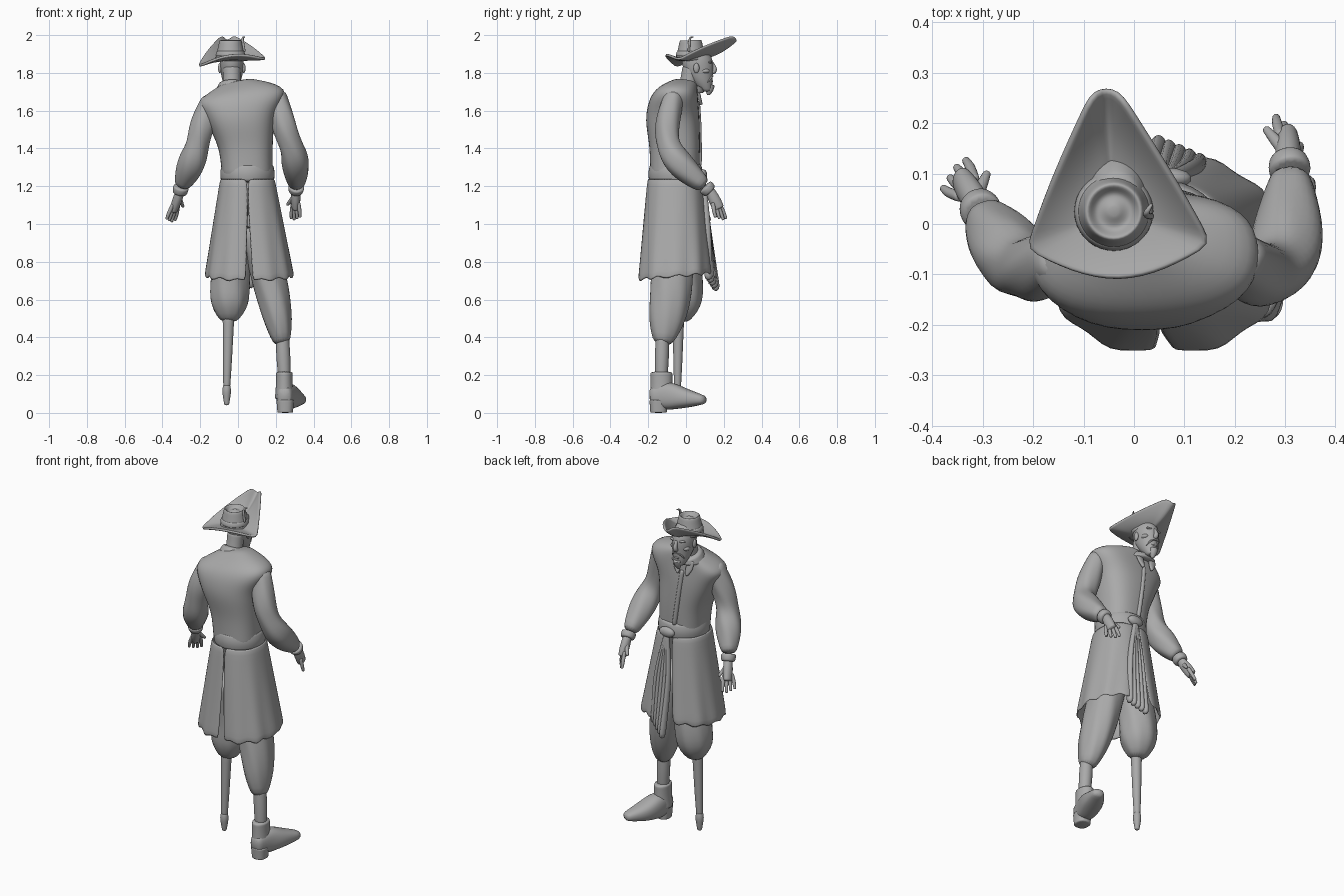
import bpy, bmesh, math
from mathutils import Vector

if "Cube" in bpy.data.objects:
    bpy.data.objects.remove(bpy.data.objects["Cube"])

GREY = (.4, .4, .4, 1)
clay = bpy.data.materials.new("clay grey")
clay.use_nodes = True
clay.diffuse_color = GREY
clay.node_tree.nodes["Principled BSDF"].inputs["Base Color"].default_value = GREY


def finish(name, bm, thickness=0, subdivide=True):
    """Turn a bmesh into a smooth shaded object."""
    bmesh.ops.recalc_face_normals(bm, faces=bm.faces)
    for face in bm.faces:
        face.smooth = True
    mesh = bpy.data.meshes.new(name)
    bm.to_mesh(mesh)
    bm.free()
    mesh.materials.append(clay)
    obj = bpy.data.objects.new(name, mesh)
    bpy.context.scene.collection.objects.link(obj)
    if thickness:
        solid = obj.modifiers.new("thickness", "SOLIDIFY")
        solid.thickness = thickness
        solid.offset = 0
    if subdivide:
        smoothing = obj.modifiers.new("smoothing", "SUBSURF")
        smoothing.levels = smoothing.render_levels = 1


def skin(bm, rows, closed=True):
    """Join neighbouring rows of vertices with quads."""
    for low, high in zip(rows, rows[1:]):
        count = len(low)
        for i in range(count if closed else count - 1):
            j = (i + 1) % count
            bm.faces.new((low[i], low[j], high[j], high[i]))


def power(value, exponent):
    return math.copysign(abs(value) ** exponent, value)


def blend(values, t):
    """Smooth curve through evenly spaced numbers or vectors."""
    last = len(values) - 1
    i = min(int(t * last), last - 1)
    f = t * last - i
    before, a, b, after = (values[max(0, min(last, i + k))] for k in (-1, 0, 1, 2))
    start, end = (b - before) / 2, (after - a) / 2
    return a + start * f + ((b - a) * 3 - start * 2 - end) * f ** 2 + ((a - b) * 2 + start + end) * f ** 3


def sweep(name, path, width, depth=None, rings=9, sides=14, level=False, square=1, pleats=0, lean=(0, 0)):
    """Loft a closed skin along a path; lean tilts the upper rings."""
    bm = bmesh.new()
    rows = []
    path = [Vector(p) for p in path]
    step = .5 / rings
    for k in range(rings):
        t = k / (rings - 1)
        centre = blend(path, t)
        tangent = (blend(path, min(t + step, 1)) - blend(path, max(t - step, 0))).normalized()
        if level:
            tangent = Vector((0, 0, 1))
        u = Vector((1, 0, 0))
        u = (u - tangent * u.dot(tangent)).normalized()
        v = tangent.cross(u)
        row = []
        for i in range(sides):
            angle = math.tau * i / sides
            grow = 1 + .05 * math.cos(pleats * angle + k) if pleats else 1
            a = blend(width, t) * grow * power(math.cos(angle), square)
            b = blend(depth or width, t) * grow * power(math.sin(angle), square)
            lift = Vector((0, 0, lean[0] * a + lean[1] * b)) * t * t
            row.append(bm.verts.new(centre + u * a + v * b + lift))
        rows.append(row)
    skin(bm, rows)
    bm.faces.new(rows[0])
    bm.faces.new(rows[-1])
    finish(name, bm)


def blob(name, centre, size):
    bm = bmesh.new()
    bmesh.ops.create_uvsphere(bm, u_segments=14, v_segments=9, radius=1)
    for vert in bm.verts:
        vert.co = Vector(c + s * w for c, s, w in zip(centre, size, vert.co))
    finish(name, bm, subdivide=False)


# Torso, hunched with a raised left shoulder
sweep("coat_torso",
      path=[(.05, -.06, 1.24), (.04, -.06, 1.4), (.015, -.07, 1.56), (.02, -.055, 1.68), (-.02, 0, 1.75)],
      width=[.135, .145, .185, .228, .08], depth=[.13, .135, .143, .12, .06],
      rings=17, sides=20, level=True, square=.8, lean=(.25, -.15))
sweep("collar", path=[(-.02, -.01, 1.69), (-.03, .02, 1.75)], width=[.11, .07], rings=5, level=True, lean=(0, -.4))
for side in (-1, 1):
    sweep("collar_flap", path=[(-.03 + side * .05, .06, 1.72), (-.03 + side * .03, .08, 1.63)],
          width=[.02, .025, .006], depth=[.01, .01], sides=8)
sweep("shirt_placket", path=[(-.02, .06, 1.65), (0, .069, 1.5), (.03, .07, 1.3)], width=[.015, .015], sides=8)

# Coat skirt, two panels open at the front and slit at the back
for side, label in ((1, "left"), (-1, "right")):
    bm = bmesh.new()
    rows = []
    for k in range(9):
        f = k / 8
        front_gap, back_gap = 3 + 9 * f, 4 * max(0, f - .3)
        row = []
        for j in range(17):
            t = j / 16
            angle = math.radians(90 - side * (front_gap + (180 - front_gap - back_gap) * t))
            wave = 1 + .04 * f * math.sin(j * 1.9)
            torn = .02 * math.sin(j * 2.4) if f == 1 else 0
            row.append(bm.verts.new((
                .05 + .01 * f + (.14 + .09 * f) * wave * power(math.cos(angle), .85),
                -.06 + (.14 + .055 * f) * wave * power(math.sin(angle), .85),
                1.24 - (.5 + .045 * t + torn) * f)))
        rows.append(row)
    skin(bm, rows, closed=False)
    finish("coat_skirt_" + label, bm, thickness=.01)

# Sash with knot and hanging ends
waist = Vector((.05, -.055, 1.22))
knot = Vector((.065, .09, 1.26))
sweep("waist_sash", path=[waist, waist + Vector((0, 0, .1))], width=[.14, .147, .135],
      rings=7, sides=20, level=True)
blob("sash_knot", centre=knot, size=(.05, .022, .03))
for i in range(5):
    x = .04 + i * .02
    sweep("sash_end", path=[knot, (x, .11, 1), (x + .01, .16 - i * .01, .64 + i * .015)],
          width=[.014, .016, .02], depth=[.012, .022, .026], sides=8, square=1.3)

# Breeches gathered below the knee
sweep("right_breeches", path=[(0, -.05, 1), (-.04, -.015, .7), (-.048, -.03, .48)],
      width=[.1, .1, .105, .1, .04], sides=20, pleats=7)
sweep("left_breeches", path=[(.1, -.06, 1), (.18, -.08, .65), (.235, -.125, .36)],
      width=[.1, .095, .092, .075, .04], depth=[.1, .11, .112, .095, .045], sides=20, pleats=7)

# Wooden leg with a ringed foot
sweep("wooden_leg", path=[(-.05, -.04, .52), (-.06, -.045, .12)], width=[.032, .026, .018])
sweep("wooden_leg_foot", path=[(-.06, -.045, .15), (-.06, -.045, .04)], width=[.018, .024, .018, .012])

# Left shin and shoe, heel down and toe turned out
ankle = Vector((.245, -.13, .2))
sweep("left_shin", path=[(.235, -.125, .4), ankle], width=[.036, .038, .034])
sweep("shoe_ankle", path=[ankle - Vector((0, 0, .13)), ankle + Vector((0, 0, .02))],
      width=[.052, .046, .045], depth=[.064, .06, .06], level=True)
sweep("shoe_foot", path=[(.245, -.195, .085), (.255, -.1, .09), (.29, 0, .077), (.34, .105, .068)],
      width=[.035, .056, .06, .028], depth=[.045, .075, .052, .02], square=.8)
sweep("shoe_heel", path=[(.25, -.145, 0), (.25, -.145, .07)], width=[.042, .048], depth=[.045, .05],
      level=True, square=.8)

# Puffed sleeves, cuffs, and hands with four bent fingers and a thumb
ARMS = (
    ("right", -1, [(-.14, -.06, 1.67), (-.195, -.09, 1.5), (-.235, -.07, 1.35), (-.3, .02, 1.2)],
     (-.31, .04, 1.16), (-.36, .115, 1.02)),
    ("left", 1, [(.2, -.06, 1.7), (.25, -.1, 1.5), (.3, -.06, 1.35), (.31, .1, 1.2)],
     (.305, .13, 1.17), (.305, .2, 1.03)))
for label, side, arm, wrist, tip in ARMS:
    wrist, tip = Vector(wrist), Vector(tip)
    span = tip - wrist
    spread = Vector((-side * .018, .02, 0))
    thumb = span * .5 + Vector((-side * .045, .025, 0))
    sweep(label + "_sleeve", path=arm, width=[.05, .066, .062, .074, .04], rings=13, sides=16, pleats=5)
    sweep(label + "_cuff", path=[arm[-1], wrist], width=[.041, .043, .036], rings=5)
    sweep(label + "_palm", path=[wrist - span * .1, wrist + span * .65],
          width=[.024, .026, .02], depth=[.024, .032, .03])
    for i in range(4):
        shift = spread * (i / 1.5 - 1)
        base = wrist + span * .4 + shift * .8
        end = tip - span * .05 * abs(i - 2) + shift * 1.3 - Vector((0, .01, .01))
        sweep(label + "_finger", path=[base, base.lerp(end, .6) + shift * .1, end], width=[.012, .011, .008], sides=8)
    sweep(label + "_thumb", path=[wrist + span * .1, wrist + thumb], width=[.016, .013, .008], sides=8)

# Gaunt head on a stooped neck
face = Vector((-.033, .13, 1.8))
middle = face.x
sweep("neck", path=[(middle, 0, 1.68), (middle, .03, 1.83)], width=[.055, .048, .05])
sweep("head", path=[(middle, .11, 1.7), (middle, .075, 1.78), (middle, .06, 1.86), (middle, .05, 1.94)],
      width=[.025, .05, .062, .062, .04], depth=[.025, .058, .08, .08, .045], rings=13, sides=18, level=True)


def on_face(across, out, up):
    return face + Vector((across, out, up))


# Face details
sweep("nose", path=[on_face(0, .005, .06), on_face(0, .022, .02), on_face(0, .008, 0)],
      width=[.008, .011, .015, .012], sides=10)
sweep("goatee", path=[on_face(0, 0, -.06), on_face(0, -.012, -.118)], width=[.025, .022, .008], sides=10)
blob("lower_lip", centre=on_face(0, .003, -.045), size=(.02, .01, .007))
for side in (-1, 1):
    sweep("moustache", path=[on_face(0, .01, -.015), on_face(side * .02, .005, -.02),
                             on_face(side * .04, -.015, -.05)], width=[.007, .009, .004], sides=8, level=True)
    blob("eye", centre=on_face(side * .026, -.007, .04), size=(.012, .012, .008))
    blob("brow", centre=on_face(side * .027, -.003, .056), size=(.023, .012, .007))
    blob("cheekbone", centre=on_face(side * .04, -.03, .01), size=(.02, .026, .014))
    blob("ear", centre=on_face(side * .063, -.075, .025), size=(.01, .016, .027))

# Three cornered hat brim: each edge runs to the next corner and bows by a push
EDGES = (((-.086, .255, 2), (0, .015, -.03)), ((-.024, .255, 2), (.01, -.01, .005)),
         ((.155, -.04, 1.87), (0, -.065, .045)), ((-.215, -.05, 1.83), (-.01, -.01, .005)))
hub = Vector((-.04, .025, 1.87))
outline = []
for i, (corner, push) in enumerate(EDGES):
    following = Vector(EDGES[(i + 1) % 4][0])
    steps = 8 if i else 3
    for k in range(steps):
        f = k / steps
        outline.append(Vector(corner).lerp(following, f) + Vector(push) * math.sin(math.pi * f))
bm = bmesh.new()
rows = []
for t in (.2, .5, .7, .85, .95, 1):
    row = []
    for rim in outline:
        spot = hub.lerp(rim, t)
        spot.z = hub.z + (rim.z - hub.z) * t ** 2.2
        row.append(bm.verts.new(spot))
    rows.append(row)
skin(bm, rows)
finish("hat_brim", bm, thickness=.014)


def crown_path(*heights):
    return [hub + Vector((0, 0, height)) for height in heights]


# Dented crown, band and curled quill
sweep("hat_crown", path=crown_path(-.01, .06, .105, .085, .095), width=[.085, .068, .056, .035, .01],
      rings=13, sides=18, level=True, lean=(0, .1))
sweep("hat_band", path=crown_path(.015, .05), width=[.08, .079, .07], rings=5, sides=18, level=True)
sweep("hat_quill", path=[(.035, .015, 1.91), (.024, .02, 1.98), (.036, .04, 1.99)], width=[.007, .007, .003], sides=8)
